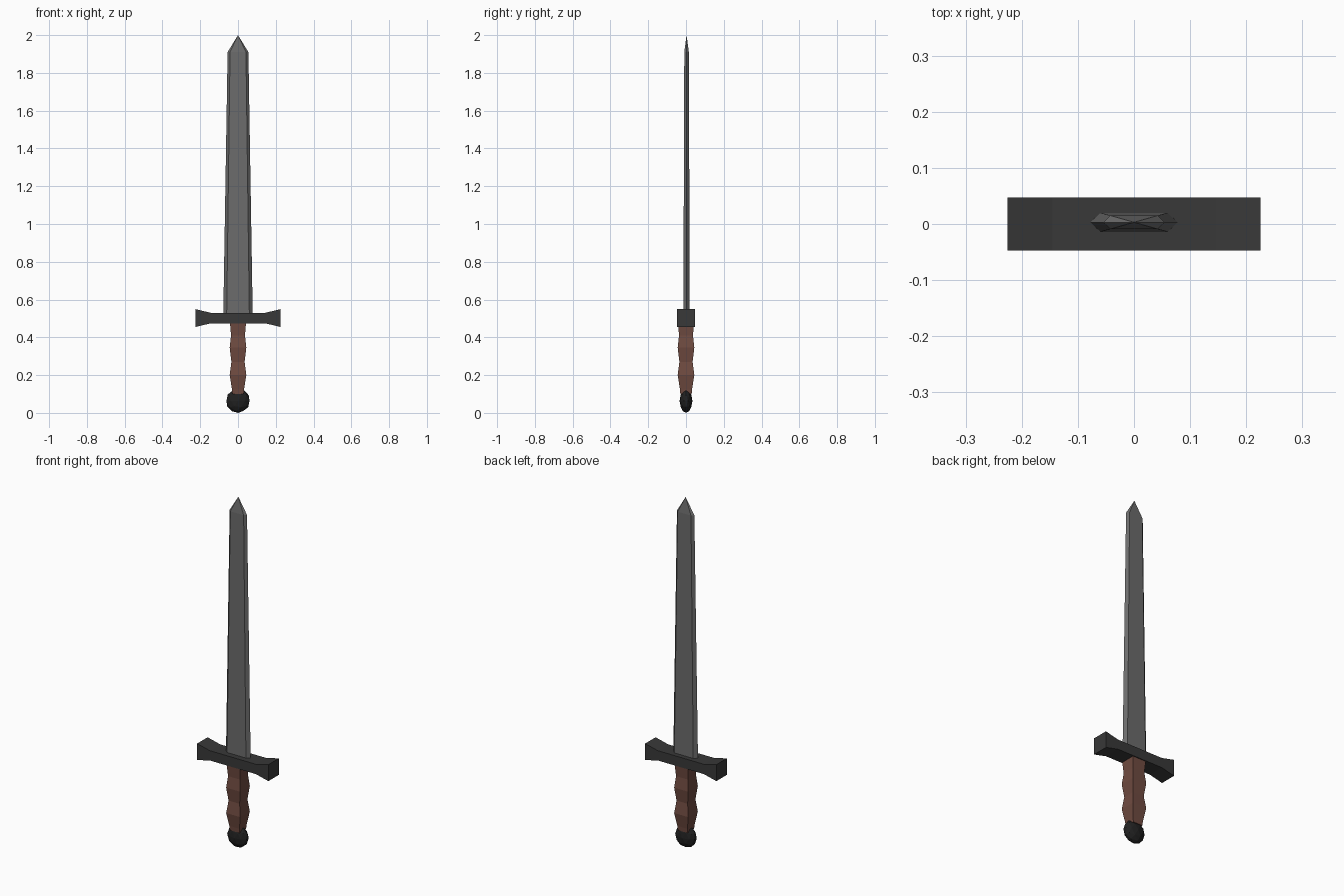
import bpy, bmesh
from mathutils import Matrix

if "Cube" in bpy.data.objects:
    bpy.data.objects.remove(bpy.data.objects["Cube"])


def finish(bm, name, color):
    """Turn a bmesh into a flat-shaded, coloured object."""
    bmesh.ops.recalc_face_normals(bm, faces=bm.faces)
    mesh = bpy.data.meshes.new(name)
    bm.to_mesh(mesh)
    bm.free()
    mat = bpy.data.materials.new(name + "_material")
    mat.diffuse_color = (*color, 1)
    mat.use_nodes = True
    mat.node_tree.nodes["Principled BSDF"].inputs["Base Color"].default_value = mat.diffuse_color
    mesh.materials.append(mat)
    obj = bpy.data.objects.new(name, mesh)
    bpy.context.collection.objects.link(obj)
    return obj


def loft(bm, rings, cap_end=True):
    """Skin a stack of equal-sized rings; return the last ring."""
    loops = [[bm.verts.new(p) for p in ring] for ring in rings]
    for a, b in zip(loops, loops[1:]):
        for i in range(len(a)):
            j = (i + 1) % len(a)
            bm.faces.new((a[i], a[j], b[j], b[i]))
    bm.faces.new(loops[0])
    if cap_end:
        bm.faces.new(loops[-1])
    return loops[-1]


# Blade: bevelled flat section, tapering to a faceted point
def blade_ring(z, edge, flat, thick, y=0.003):
    return [(-edge, y, z), (-flat, y - thick, z), (0, y - thick, z), (flat, y - thick, z),
            (edge, y, z), (flat, y + thick, z), (0, y + thick, z), (-flat, y + thick, z)]


bm = bmesh.new()
shoulder = loft(bm, [blade_ring(0.51, 0.078, 0.06, 0.017),
                     blade_ring(1.91, 0.055, 0.042, 0.012)], cap_end=False)
tip = bm.verts.new((0, 0.003, 2.0))
for i in range(8):
    bm.faces.new((shoulder[i], shoulder[(i + 1) % 8], tip))
finish(bm, "blade", (0.15, 0.15, 0.15))

# Crossguard: straight bar flaring at both ends
guard_z = 0.502
half = [(0.225, 0.047), (0.145, 0.028)]
stations = [(-x, h) for x, h in half] + [(x, h) for x, h in reversed(half)]
bm = bmesh.new()
loft(bm, [[(x, -0.047, guard_z - h), (x, 0.047, guard_z - h),
           (x, 0.047, guard_z + h), (x, -0.047, guard_z + h)] for x, h in stations])
finish(bm, "crossguard", (0.04, 0.04, 0.04))

# Grip: square section swelling in and out
profile = [(0.10, 0.03), (0.125, 0.032), (0.20, 0.044), (0.27, 0.035),
           (0.345, 0.044), (0.41, 0.037), (0.485, 0.043)]
bm = bmesh.new()
loft(bm, [[(-r, -r, z), (r, -r, z), (r, r, z), (-r, r, z)] for z, r in profile])
finish(bm, "grip", (0.16, 0.07, 0.052))

# Pommel: faceted ball flattened front to back
bm = bmesh.new()
bmesh.ops.create_icosphere(bm, subdivisions=2, radius=1,
                           matrix=Matrix.Translation((0, 0, 0.064))
                           @ Matrix.Diagonal((0.064, 0.034, 0.064, 1)))
finish(bm, "pommel", (0.015, 0.015, 0.015))
